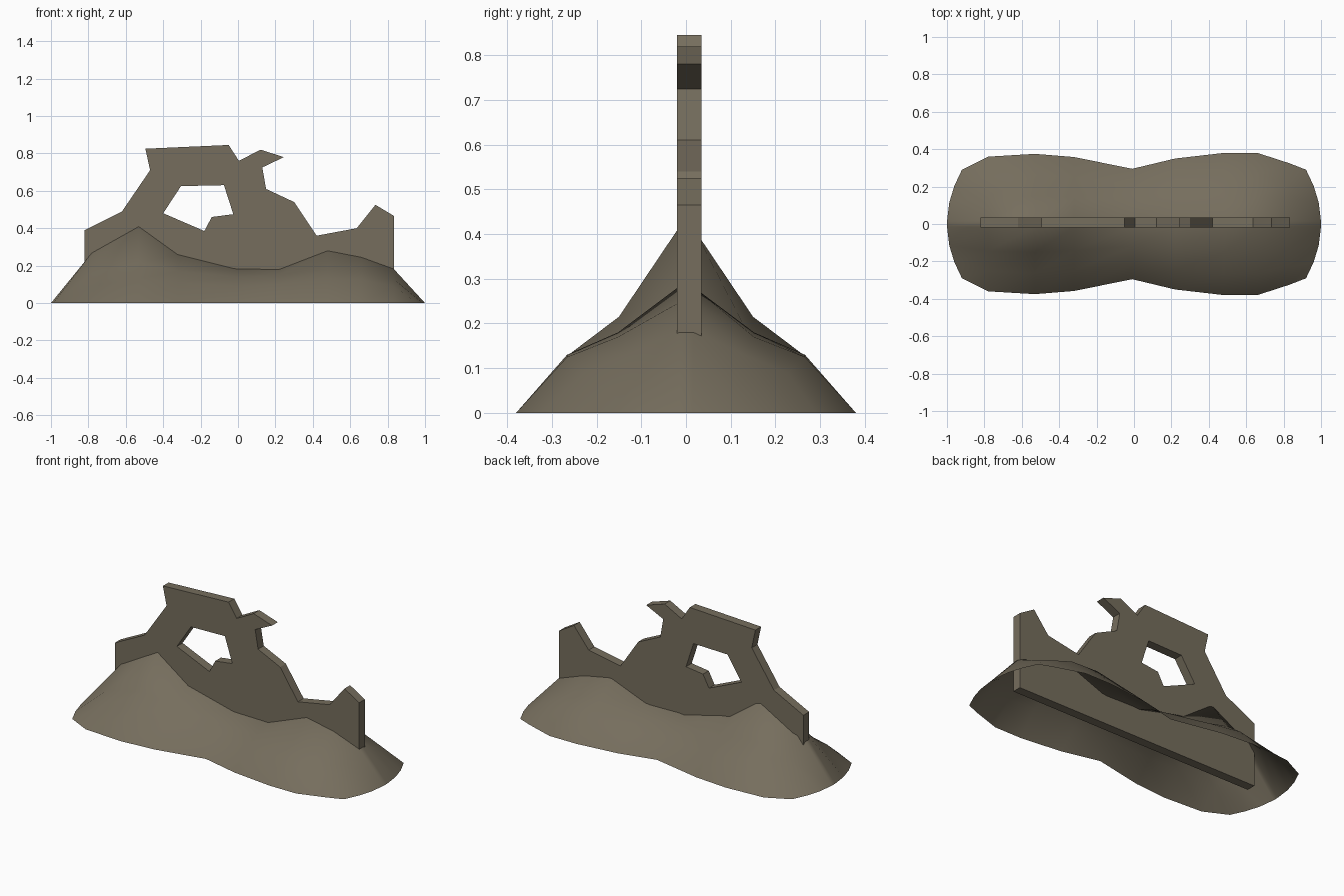
import bpy, bmesh, math

if "Cube" in bpy.data.objects:
    bpy.data.objects.remove(bpy.data.objects["Cube"])

stone = bpy.data.materials.new("weathered stone")
stone.diffuse_color = (0.18, 0.155, 0.11, 1)
stone.use_nodes = True
stone.node_tree.nodes["Principled BSDF"].inputs["Base Color"].default_value = stone.diffuse_color


def finish(bm, name, smooth=False):
    bmesh.ops.recalc_face_normals(bm, faces=bm.faces)
    mesh = bpy.data.meshes.new(name)
    bm.to_mesh(mesh)
    bm.free()
    mesh.materials.append(stone)
    obj = bpy.data.objects.new(name, mesh)
    bpy.context.collection.objects.link(obj)
    for p in mesh.polygons:
        p.use_smooth = smooth
    return obj


# Broken wall: jagged outline with a hole, extruded through its thickness
outline = [(-.82, 0), (-.82, .39), (-.62, .49), (-.47, .71), (-.495, .825),
           (-.05, .845), (.005, .76), (.12, .82), (.245, .78), (.13, .725),
           (.15, .61), (.30, .54), (.42, .36), (.635, .40), (.735, .525),
           (.835, .465), (.835, 0)]
hole = [(-.40, .48), (-.305, .625), (-.075, .63), (-.025, .475),
        (-.14, .46), (-.18, .385)]
bm = bmesh.new()
for loop in (outline, hole):
    vs = [bm.verts.new((x, -.02, z)) for x, z in loop]
    for i, v in enumerate(vs):
        bm.edges.new((v, vs[(i + 1) % len(vs)]))
bmesh.ops.triangle_fill(bm, edges=bm.edges[:], use_beauty=True, normal=(0, -1, 0))
ext = bmesh.ops.extrude_face_region(bm, geom=bm.faces[:], use_keep_orig=True)
for v in ext["geom"]:
    if isinstance(v, bmesh.types.BMVert):
        v.co.y = .035
finish(bm, "broken_wall")

# Rubble mound: open shell lofted along x
# station: x, half width, crest, mid and outer heights
stations = [(-1, .29, 0, 0, 0), (-.78, .36, .27, .16, .09),
            (-.53, .375, .41, .215, .13), (-.32, .358, .26, .17, .11),
            (-.01, .295, .185, .14, .09), (.22, .35, .18, .15, .10),
            (.48, .38, .28, .18, .13), (.66, .38, .245, .17, .125),
            (.83, .325, .185, .13, .09), (1, .29, 0, 0, 0)]
fractions = [-1, -.7, -.4, -.05, .05, .4, .7, 1]
bm = bmesh.new()
rows = []
for x, w, crest, mid, outer in stations:
    row = []
    for f in fractions:
        z = {1: 0, .7: outer, .4: mid, .05: crest}[abs(f)]
        px = x - math.copysign(.08 * f * f, x) if abs(x) == 1 else x
        row.append(bm.verts.new((px, f * w, z)))
    rows.append(row)
for a, b in zip(rows, rows[1:]):
    for i in range(len(fractions) - 1):
        bm.faces.new((a[i], b[i], b[i + 1], a[i + 1]))
mound = finish(bm, "rubble_mound", True)
if mound.data.polygons[30].normal.z < 0:
    mound.data.flip_normals()
